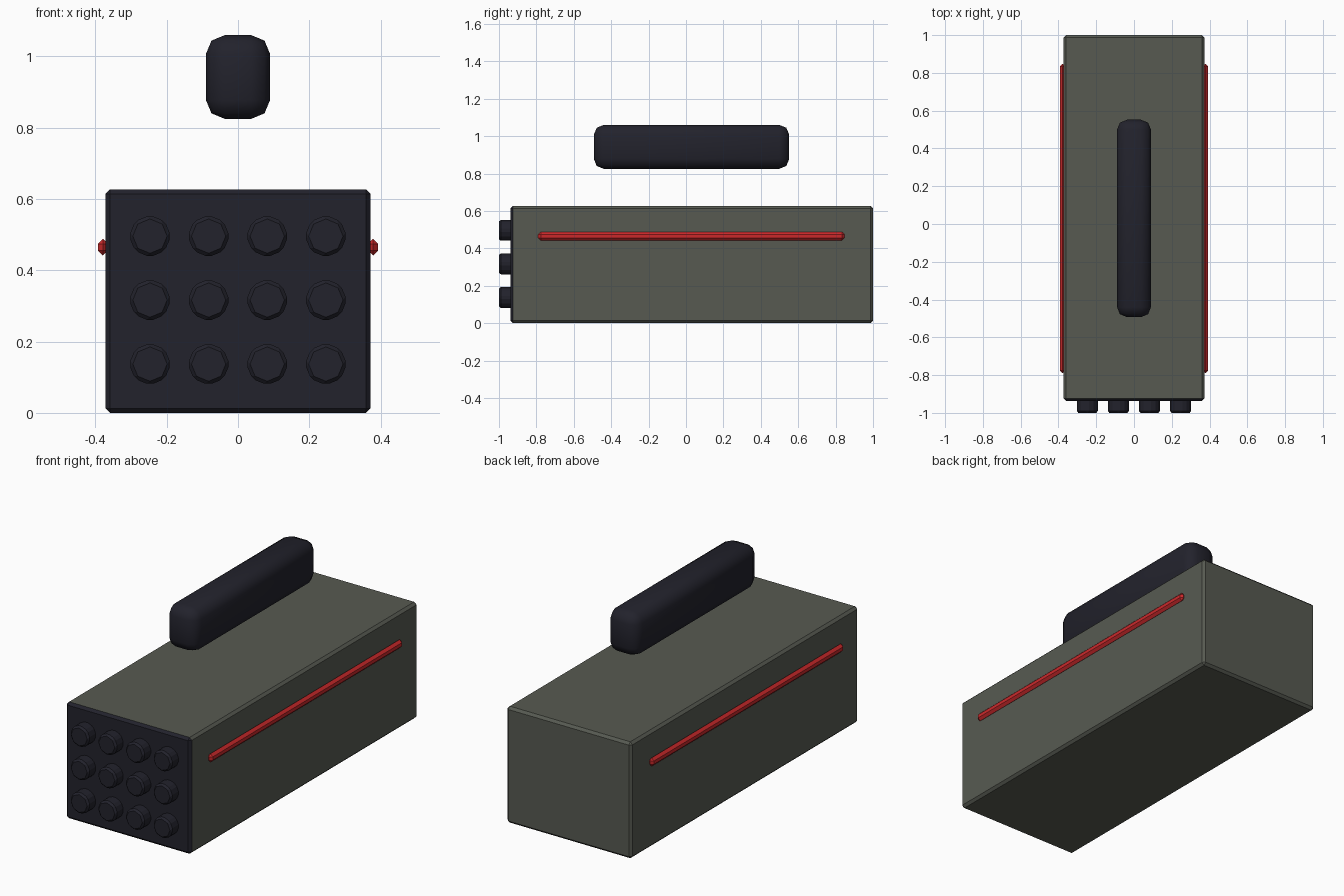
import bpy, bmesh, math
from mathutils import Matrix

if "Cube" in bpy.data.objects:
    bpy.data.objects.remove(bpy.data.objects["Cube"])


def material(name, rgb):
    m = bpy.data.materials.new(name)
    m.diffuse_color = (*rgb, 1)
    m.use_nodes = True
    m.node_tree.nodes["Principled BSDF"].inputs["Base Color"].default_value = m.diffuse_color
    return m


GREY = material("olive grey", (0.095, 0.102, 0.083))
DARK = material("dark slate", (0.016, 0.016, 0.025))
RED = material("signal red", (0.60, 0.022, 0.024))


def finish(name, bm, mats, bevel, segments):
    bmesh.ops.bevel(bm, geom=bm.edges[:], offset=bevel, segments=segments,
                    profile=0.5, affect='EDGES', clamp_overlap=True)
    bmesh.ops.recalc_face_normals(bm, faces=bm.faces[:])
    me = bpy.data.meshes.new(name)
    bm.to_mesh(me)
    bm.free()
    for m in mats:
        me.materials.append(m)
    ob = bpy.data.objects.new(name, me)
    bpy.context.collection.objects.link(ob)
    return ob


def box(name, lo, hi, mats, bevel, segments=1):
    bm = bmesh.new()
    size = [b - a for a, b in zip(lo, hi)]
    mid = [(a + b) / 2 for a, b in zip(lo, hi)]
    bmesh.ops.create_cube(bm, size=1, matrix=Matrix.Translation(mid) @ Matrix.Diagonal((*size, 1)))
    return finish(name, bm, mats, bevel, segments)


# main housing, with its front face and front chamfers in the dark colour
body = box("housing", (-0.372, -0.938, 0), (0.372, 1.0, 0.627), [GREY, DARK], 0.013)
for p in body.data.polygons:
    p.material_index = 1 if p.normal.y < -0.5 else 0

# floating rounded carry bar
bar = box("carry_bar", (-0.09, -0.493, 0.825), (0.09, 0.552, 1.06), [DARK], 0.053, 2)
for p in bar.data.polygons:
    p.use_smooth = True

# red side strips
for side, name in ((1, "right_strip"), (-1, "left_strip")):
    xs = sorted((side * 0.365, side * 0.393))
    box(name, (xs[0], -0.79, 0.442), (xs[1], 0.848, 0.488), [RED], 0.0138)

# grid of octagonal launch tubes on the front
for row in range(3):
    for col in range(4):
        bm = bmesh.new()
        place = (Matrix.Translation((-0.247 + col * 0.1645, -0.96, 0.137 + row * 0.1795))
                 @ Matrix.Rotation(math.pi / 2, 4, 'X'))
        bmesh.ops.create_cone(bm, cap_ends=True, segments=8, radius1=0.059,
                              radius2=0.059, depth=0.08, matrix=place)
        finish(f"tube_{row}_{col}", bm, [DARK], 0.01, 1)
